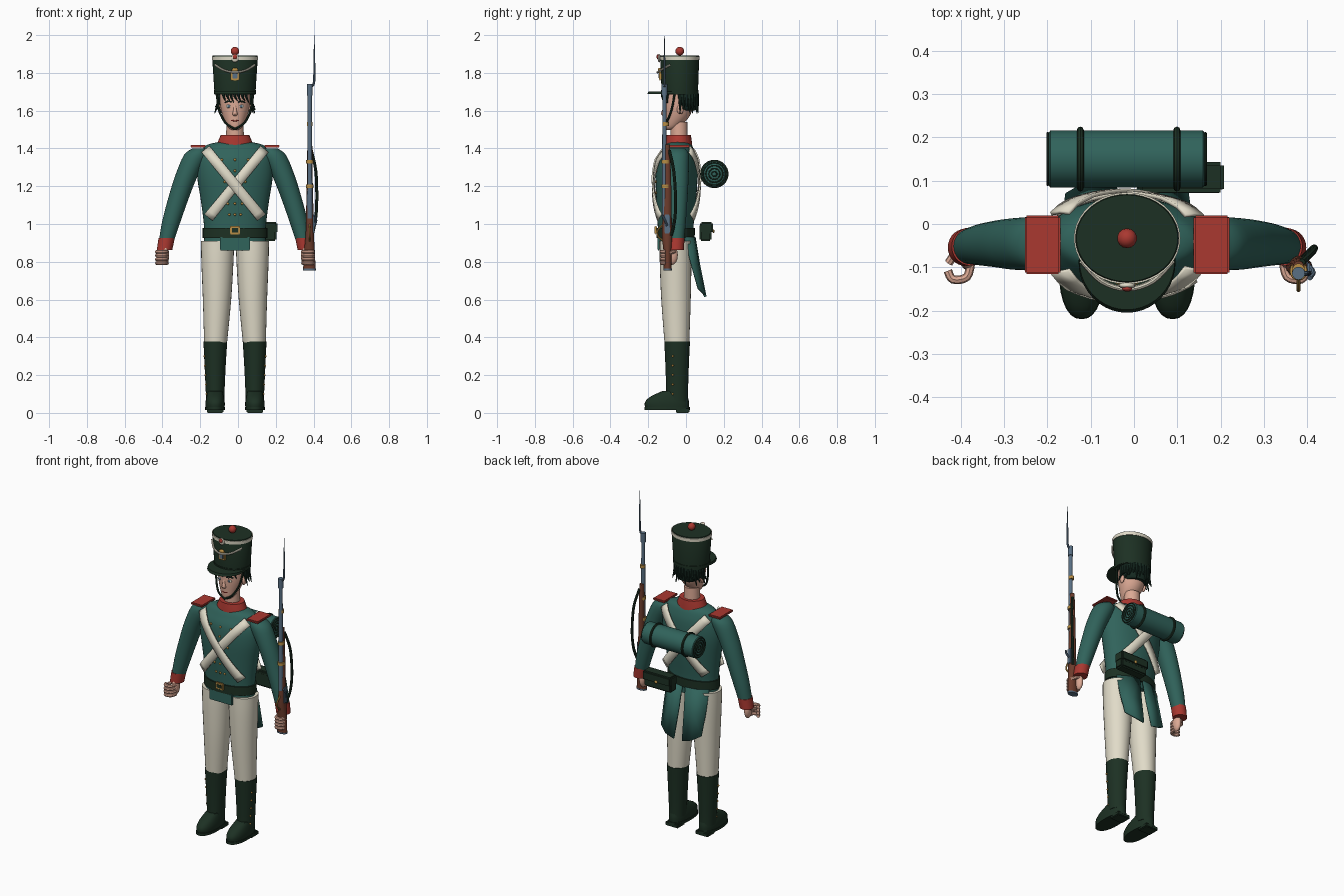
import bpy, bmesh, math
from mathutils import Vector

cube = bpy.data.objects.get("Cube")
if cube:
    bpy.data.objects.remove(cube)

COLORS = {
    "coat_teal": (0.03, 0.125, 0.105), "dark_green": (0.012, 0.03, 0.017),
    "off_white": (0.75, 0.71, 0.58), "red": (0.40, 0.04, 0.03),
    "skin": (0.72, 0.40, 0.30), "wood": (0.15, 0.045, 0.025),
    "steel": (0.10, 0.16, 0.23), "gold": (0.48, 0.27, 0.06),
    "hair_dark": (0.008, 0.024, 0.016),
}
MATS = {}
for key, c in COLORS.items():
    m = bpy.data.materials.new(key)
    m.use_nodes = True
    m.diffuse_color = (*c, 1)
    m.node_tree.nodes["Principled BSDF"].inputs["Base Color"].default_value = (*c, 1)
    MATS[key] = m
parts = []


def add(name, mesh, mat):
    ob = bpy.data.objects.new(name, mesh)
    bpy.context.collection.objects.link(ob)
    mesh.materials.clear()
    mesh.materials.append(MATS[mat])
    parts.append(ob)
    return ob


def from_bm(name, bm, mat):
    bmesh.ops.recalc_face_normals(bm, faces=bm.faces)
    me = bpy.data.meshes.new(name)
    bm.to_mesh(me)
    bm.free()
    return add(name, me, mat)


def spline(secs, steps):
    """Catmull-Rom interpolation through the sections."""
    v = [Vector(s) for s in secs]
    out = []
    for i in range(len(v) - 1):
        a, b, c, d = v[max(i - 1, 0)], v[i], v[i + 1], v[min(i + 2, len(v) - 1)]
        for k in range(steps):
            t = k / steps
            out.append(0.5 * (2 * b + (c - a) * t + (2 * a - 5 * b + 4 * c - d) * t * t
                              + (3 * b - a - 3 * c + d) * t ** 3))
    return out + [v[-1]]


def loft(name, secs, mat, steps=1, n=28, power=2, axis="Z"):
    """Skin elliptical sections (x, y, z, rx, ry); axis X reads them as (y, z, x)."""
    bm = bmesh.new()
    rings = []
    for x, y, z, rx, ry in spline(secs, steps):
        ring = []
        for k in range(n):
            c, s = math.cos(math.tau * k / n), math.sin(math.tau * k / n)
            px = x + rx * math.copysign(abs(c) ** (2 / power), c)
            py = y + ry * math.copysign(abs(s) ** (2 / power), s)
            ring.append(bm.verts.new((px, py, z) if axis == "Z" else (z, px, py)))
        rings.append(ring)
    for a, b in zip(rings, rings[1:]):
        for k in range(n):
            bm.faces.new((a[k], a[(k + 1) % n], b[(k + 1) % n], b[k]))
    bm.faces.new(rings[0])
    bm.faces.new(rings[-1])
    return from_bm(name, bm, mat)


def box(name, loc, size, mat, bevel=0.004):
    bm = bmesh.new()
    bmesh.ops.create_cube(bm, size=1)
    bmesh.ops.scale(bm, vec=size, verts=bm.verts)
    bmesh.ops.bevel(bm, geom=bm.edges[:], offset=bevel, segments=2, affect="EDGES")
    ob = from_bm(name, bm, mat)
    ob.location = loc
    return ob


def ball(name, loc, size, mat, seg=14):
    bm = bmesh.new()
    bmesh.ops.create_uvsphere(bm, u_segments=seg, v_segments=seg // 2 + 1, radius=1)
    bmesh.ops.scale(bm, vec=size, verts=bm.verts)
    ob = from_bm(name, bm, mat)
    ob.location = loc
    return ob


def tube(name, pts, r, mat, cyclic=False, taper=False):
    cu = bpy.data.curves.new(name, "CURVE")
    cu.dimensions = "3D"
    cu.bevel_depth, cu.bevel_resolution, cu.use_fill_caps = r, 2, True
    sp = cu.splines.new("POLY")
    pts = pts if cyclic else spline(pts, 4)
    sp.points.add(len(pts) - 1)
    sp.use_cyclic_u = cyclic
    for i, (p, q) in enumerate(zip(sp.points, pts)):
        p.co = (*q, 1)
        p.radius = 1 - 0.9 * i / (len(pts) - 1) if taper else 1
    tmp = bpy.data.objects.new(name + "_path", cu)
    me = bpy.data.meshes.new_from_object(tmp)
    bpy.data.objects.remove(tmp)
    return add(name, me, mat)


def sheet(name, rows, mat, thick):
    bm = bmesh.new()
    grid = [[bm.verts.new(p) for p in row] for row in rows]
    for a, b in zip(grid, grid[1:]):
        for k in range(len(a) - 1):
            bm.faces.new((a[k], a[k + 1], b[k + 1], b[k]))
    ob = from_bm(name, bm, mat)
    mod = ob.modifiers.new("thickness", "SOLIDIFY")
    mod.thickness, mod.offset = thick, 0
    return ob


# Coat body, waist belt, collar and neck
TORSO = [(0, -.055, .885, .165, .092), (0, -.055, .98, .163, .094), (0, -.052, 1.12, .18, .105),
         (0, -.05, 1.25, .2, .111), (0, -.048, 1.34, .197, .104), (0, -.042, 1.39, .175, .085),
         (0, -.04, 1.42, .145, .068), (0, -.04, 1.435, .08, .05)]
loft("coat_body", TORSO, "coat_teal", 4, 40)
loft("waist_belt", [(0, -.055, .925, .171, .101), (0, -.055, .98, .171, .102)], "dark_green", n=40)
box("coat_front_flap", (0, -.145, .895), (.16, .014, .07), "coat_teal")
loft("collar", [(0, -.038, 1.405, .1, .072), (0, -.038, 1.43, .093, .07),
                (0, -.038, 1.47, .076, .064)], "red")
loft("neck", [(0, -.035, 1.43, .048, .045), (0, -.038, 1.54, .045, .046)], "skin")
box("belt_buckle", (0, -.16, .968), (.055, .012, .045), "gold")
box("buckle_inset", (0, -.165, .968), (.034, .006, .024), "dark_green", .002)


def skin_y(x, z, back, gap):
    """Depth of the coat surface, used to lay straps and buttons on it."""
    i = max(k for k in range(len(TORSO) - 1) if TORSO[k][2] <= z)
    a, b = TORSO[i], TORSO[i + 1]
    t = (z - a[2]) / (b[2] - a[2])
    cy, rx, ry = (a[k] + (b[k] - a[k]) * t for k in (1, 3, 4))
    return cy + back * (ry * math.sqrt(max(0.05, 1 - (.85 * x / rx) ** 2)) + gap)


# Crossed white straps, front and back
for back in (-1, 1):
    for s in (-1, 1):
        rows = []
        for k in range(17):
            t = k / 16
            x, z = -.155 + .295 * t, 1.395 - .36 * t
            rows.append([(s * (x + d * .78), skin_y(x + d * .78, z + d * .62, back, .014 + .003 * s), z + d * .62)
                         for d in (-.027, 0, .027)])
        sheet("cross_strap", rows, "off_white", .009)
for row in range(6):
    for col in (-1, 0, 1):
        z = 1.05 + .058 * row
        x = col * (.03 + .008 * row)
        ball("coat_button", (x, skin_y(x, z, -1, .002), z), (.007, .006, .007), "gold", 8)

for s in (-1, 1):
    # Legs and boots
    loft("trouser_leg", [(s * .092, -.055, .91, .088, .084), (s * .093, -.055, .8, .085, .084),
                         (s * .095, -.053, .6, .075, .078), (s * .103, -.048, .36, .06, .065)], "off_white", 4)
    loft("boot_shaft", [(s * .105, -.047, .06, .048, .058), (s * .105, -.047, .12, .05, .058),
                        (s * .105, -.047, .25, .056, .062), (s * .104, -.047, .378, .063, .068)], "dark_green", 3)
    loft("boot_foot", [(s * .105, -.1, .025, .05, .115), (s * .105, -.101, .055, .051, .117),
                       (s * .105, -.09, .085, .046, .1), (s * .105, -.062, .115, .038, .065)], "dark_green", 3, power=2.3)
    loft("boot_sole", [(s * .105, -.1, .014, .053, .12), (s * .105, -.1, .03, .053, .12)], "dark_green", power=2.3)
    box("boot_heel", (s * .105, -.018, .012), (.088, .072, .024), "dark_green")
    for k in range(5):
        ball("boot_button", (s * (.15 + .003 * k), -.07, .1 + .05 * k), (.006, .006, .006), "gold", 8)
    # Coat tails
    sheet("coat_tail", [[(s * .012, .045, .93), (s * .08, .036, .93), (s * .145, -.004, .93)],
                        [(s * .02, .07, .78), (s * .085, .063, .78), (s * .145, .03, .79)],
                        [(s * .03, .103, .615), (s * .09, .095, .63), (s * .14, .066, .66)]], "coat_teal", .012)
    # Arms, cuffs and shoulder boards
    loft("sleeve", [(s * .19, -.045, 1.4, .035, .04), (s * .206, -.045, 1.365, .064, .06),
                    (s * .255, -.046, 1.26, .06, .06), (s * .293, -.046, 1.155, .055, .055),
                    (s * .335, -.048, 1.02, .049, .048), (s * .363, -.052, .91, .04, .041)], "coat_teal", 4)
    loft("cuff", [(s * .373, -.054, .862, .041, .043), (s * .362, -.052, .925, .043, .044)], "red")
    box("shoulder_board", (s * .195, -.048, 1.412), (.082, .135, .014), "red")
    # Closed hands
    ball("palm", (s * .368, -.075, .835), (.02, .032, .052), "skin")
    for k in range(4):
        z = .793 + .02 * k
        tube("finger", [(s * .36, -.085, z), (s * .37, -.122, z), (s * .402, -.128, z), (s * .414, -.108, z)], .01, "skin")
    tube("thumb", [(s * .37, -.06, .855), (s * .395, -.068, .852), (s * .412, -.09, .846)], .01, "skin")

# Head and face
loft("head", [(0, -.085, 1.498, .018, .018), (0, -.073, 1.515, .039, .04), (0, -.052, 1.56, .061, .064),
              (0, -.042, 1.61, .075, .077), (0, -.037, 1.66, .08, .082), (0, -.035, 1.71, .08, .08)], "skin", 4)
loft("nose", [(0, -.112, 1.572, .008, .006), (0, -.118, 1.582, .013, .014), (0, -.115, 1.61, .008, .009),
              (0, -.112, 1.64, .006, .005)], "skin", 3, 12)
tube("mouth", [(-.02, -.11, 1.548), (0, -.116, 1.546), (.02, -.11, 1.548)], .003, "red")
for s in (-1, 1):
    ball("eye_white", (s * .033, -.11, 1.623), (.016, .006, .009), "off_white")
    ball("iris", (s * .033, -.1145, 1.623), (.007, .004, .008), "steel", 10)
    tube("eyebrow", [(s * .016, -.117, 1.645), (s * .034, -.113, 1.65), (s * .054, -.102, 1.643)], .004, "hair_dark")
    ball("ear", (s * .08, -.03, 1.607), (.01, .018, .026), "skin")
    tube("chin_strap", [(s * .097, -.06, 1.69), (s * .082, -.078, 1.6), (s * .05, -.104, 1.535), (0, -.114, 1.503)],
         .006, "dark_green")
# Hair cap with loose locks
loft("hair_back", [(0, .002, 1.6, .06, .048), (0, -.005, 1.625, .081, .062), (0, -.012, 1.7, .092, .076)], "hair_dark", 3)
for k in range(17):
    a = math.radians(-12 + 204 * k / 16)
    c, d = math.cos(a), math.sin(a)
    drop = 1.585 + .018 * (k % 3)
    tube("hair_lock", [(.083 * c, -.015 + .07 * d, 1.69), (.09 * c, -.015 + .076 * d, 1.64),
                       (.108 * c, -.015 + .08 * d, drop)], .015, "hair_dark", taper=True)
for k in range(7):
    x = -.06 + .02 * k
    y = -.04 - .082 * math.sqrt(1 - (x / .083) ** 2)
    tube("fringe_lock", [(x, y, 1.7), (x, y - .003, 1.675), (x + .014, y, 1.642 + .01 * (k % 2))],
         .013, "hair_dark", taper=True)

# Tall cap with peak, band, cord, plate and pompoms
loft("cap_crown", [(0, -.033, 1.685, .108, .096), (0, -.033, 1.885, .121, .103), (0, -.033, 1.893, .117, .1)], "dark_green", n=40)
loft("cap_band", [(0, -.033, 1.868, .122, .105), (0, -.033, 1.888, .123, .106)], "off_white", n=40)
loft("cap_lower_band", [(0, -.033, 1.688, .111, .099), (0, -.033, 1.71, .112, .1)], "dark_green", n=40)
loft("cap_peak", [(0, -.088, 1.688, .112, .117), (0, -.085, 1.702, .11, .113)], "dark_green", n=40)
ball("pompom", (0, -.033, 1.915), (.023, .023, .023), "red")
ball("cockade_rim", (0, -.142, 1.878), (.02, .008, .022), "off_white")
ball("cockade", (0, -.149, 1.885), (.012, .007, .013), "red")
box("cap_plate", (0, -.137, 1.785), (.05, .012, .05), "gold")
box("plate_inset", (0, -.143, 1.785), (.026, .006, .03), "steel", .002)
ball("plate_crest", (0, -.14, 1.815), (.018, .009, .012), "gold")
tube("cap_cord", [(-.105, -.086, 1.842), (-.06, -.132, 1.815), (0, -.15, 1.803), (.06, -.132, 1.815),
                  (.105, -.086, 1.842)], .006, "off_white")

# Bedroll with straps and coiled ends
loft("bedroll", [(.15, 1.265, -.182, .06, .06), (.15, 1.265, -.177, .066, .066),
                 (.15, 1.265, .175, .066, .066), (.15, 1.265, .18, .06, .06)], "coat_teal", n=36, axis="X")


def hoop(name, x, r, thick):
    tube(name, [(x, .15 + r * math.cos(math.tau * k / 32), 1.265 + r * math.sin(math.tau * k / 32))
                for k in range(32)], thick, "dark_green", cyclic=True)


for x in (-.108, .115):
    hoop("bedroll_strap", x, .067, .008)
for x in (-.183, .181):
    for r in (.013, .029, .045, .059):
        hoop("bedroll_coil", x, r, .0035)

# Cartridge pouch
box("pouch", (.125, .103, .955), (.19, .062, .09), "dark_green", .008)
box("pouch_flap", (.125, .108, .98), (.198, .07, .06), "dark_green", .008)
ball("pouch_stud", (.125, .145, .962), (.01, .006, .01), "gold")

# Musket
GX = .396
loft("musket_stock", [(GX - .002, -.097, .762, .033, .021), (GX - .002, -.098, .85, .029, .021),
                      (GX, -.1, .94, .022, .027), (GX, -.1, 1.05, .02, .024), (GX, -.098, 1.2, .016, .02),
                      (GX, -.1, 1.42, .013, .015)], "wood", 3, 16)
loft("butt_plate", [(GX - .002, -.097, .755, .034, .022), (GX - .002, -.097, .764, .034, .022)], "steel", n=16)
loft("barrel", [(GX, -.114, 1.03, .014, .013), (GX, -.114, 1.73, .011, .011)], "steel", n=16)
for z, r in ((1.2, .021), (1.33, .02), (1.53, .015)):
    loft("barrel_band", [(GX, -.108, z - .01, r, r + .002), (GX, -.108, z + .01, r, r + .002)], "gold", n=16)
box("lock_plate", (GX + .02, -.1, 1.0), (.012, .028, .1), "steel")
tube("lock_hammer", [(GX + .026, -.1, .99), (GX + .034, -.112, 1.02), (GX + .026, -.125, 1.045)], .006, "steel")
tube("trigger_guard", [(GX, -.12, .91), (GX, -.148, .935), (GX, -.15, .965), (GX, -.12, 1.0)], .005, "gold")
loft("bayonet_socket", [(GX, -.114, 1.68, .015, .015), (GX, -.114, 1.74, .015, .015)], "steel", n=16)
tube("bayonet_arm", [(GX, -.114, 1.725), (GX + .018, -.114, 1.735), (GX + .024, -.114, 1.765)], .006, "steel")
loft("bayonet_blade", [(GX + .024, -.114, 1.755, .006, .006), (GX + .024, -.114, 1.85, .005, .005),
                       (GX + .024, -.114, 2.0, .001, .001)], "steel", n=8)
tube("sling", [(GX + .008, -.088, 1.39), (GX + .032, -.065, 1.28), (GX + .037, -.055, 1.13),
               (GX + .03, -.06, 1.02), (GX + .012, -.078, .94)], .008, "dark_green")

# Centre the figure and smooth the rounded parts
bpy.ops.object.select_all(action="DESELECT")
for ob in parts:
    ob.location.x -= .016
    ob.select_set(True)
bpy.context.view_layer.objects.active = parts[0]
bpy.ops.object.shade_smooth_by_angle(angle=math.radians(40))
